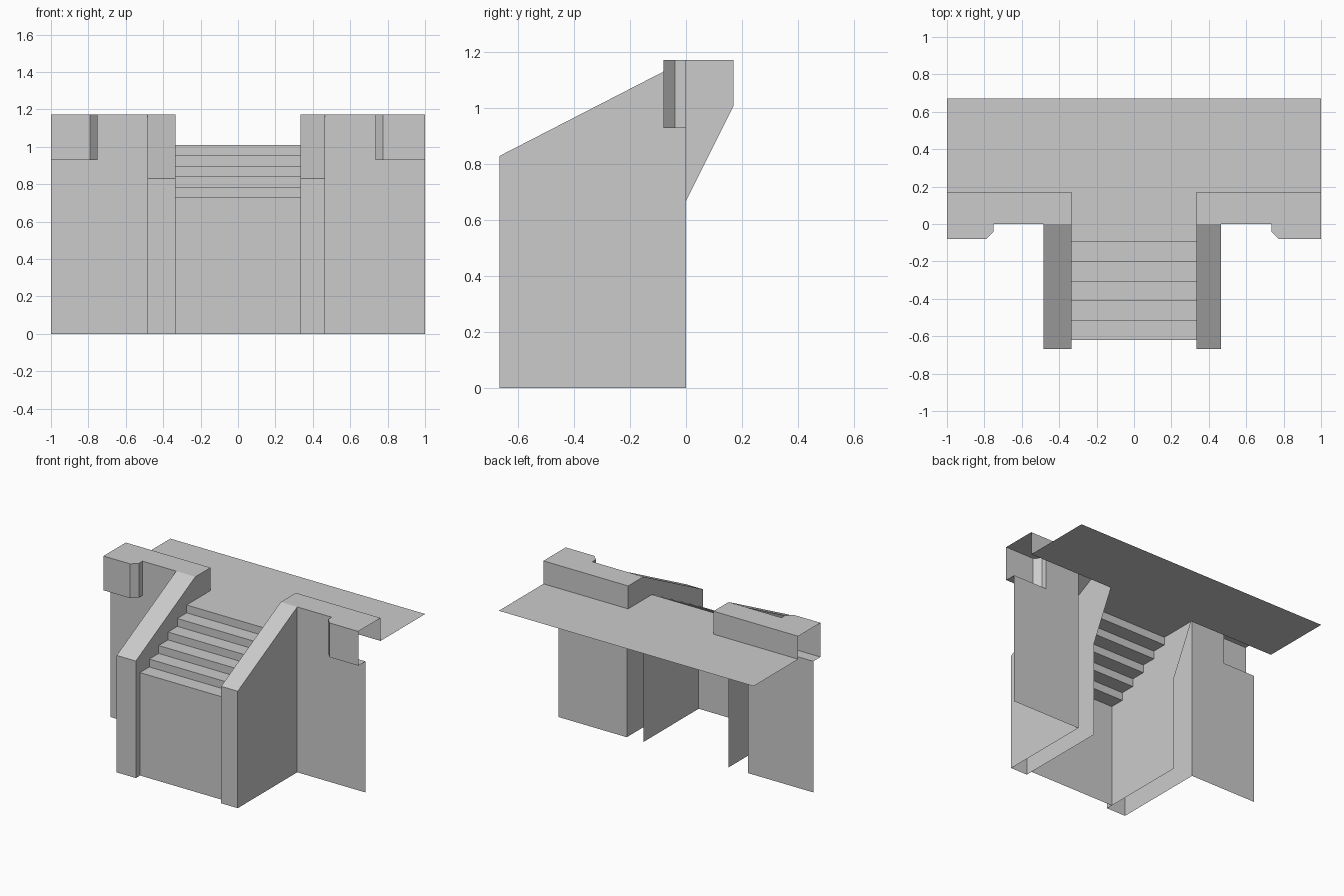
import bpy
import bmesh
from mathutils import Vector

cube = bpy.data.objects.get("Cube")
if cube:
    bpy.data.objects.remove(cube, do_unlink=True)

stone = bpy.data.materials.new("grey_stone")
stone.use_nodes = True
GREY = (0.6, 0.6, 0.6, 1)
stone.diffuse_color = GREY
stone.node_tree.nodes["Principled BSDF"].inputs["Base Color"].default_value = GREY

# Shared levels and depths
TOP, DECK, LEDGE, CHEEK = 1.173, 1.01, 0.93, 0.83
FRONT, BACK, REAR = -0.667, 0.17, 0.67
INNER = 0.335
PIER, BEVEL = -0.08, 0.04


def build(name, panels):
    """Make one object from flat panels, each given as (points, facing)."""
    bm = bmesh.new()
    for points, facing in panels:
        face = bm.faces.new([bm.verts.new(p) for p in points])
        face.normal_update()
        if face.normal.dot(Vector(facing)) < 0:
            face.normal_flip()
    bmesh.ops.remove_doubles(bm, verts=bm.verts, dist=0.0005)
    mesh = bpy.data.meshes.new(name)
    bm.to_mesh(mesh)
    bm.free()
    mesh.materials.append(stone)
    obj = bpy.data.objects.new(name, mesh)
    bpy.context.scene.collection.objects.link(obj)


def upright(path, low, high, facing):
    """Vertical panels standing on a plan path."""
    return [([(*a, low), (*b, low), (*b, high), (*a, high)], facing)
            for a, b in zip(path, path[1:])]


def across(profile, x0, x1, facing):
    """Panels sweeping a (y, z) profile from x0 to x1."""
    return [([(x0, *a), (x1, *a), (x1, *b), (x0, *b)], facing)
            for a, b in zip(profile, profile[1:])]


def flat(plan, z, facing):
    return [([(x, y, z) for x, y in plan], facing)]


# Stair flight: tall front, five risers, landing up to the deck
STEPS, START, END, FIRST = 5, -0.62, -0.097, 0.73
run, rise = (END - START) / STEPS, (DECK - FIRST) / STEPS
profile = [(START, 0), (START, FIRST)]
for i in range(1, STEPS + 1):
    y = START + run * i
    profile += [(y, FIRST + rise * (i - 1)), (y, FIRST + rise * i)]
profile.append((BACK, DECK))
build("stairs", across(profile, -INNER, INNER, (0, -1, 1)))

# Thin deck behind the parapets
build("deck", flat([(-1, BACK), (1, BACK), (1, REAR), (-1, REAR)], DECK, (0, 0, 1)))

# Walls, cheeks and parapets, slightly different widths on each side
for side, s, outer, pier in (("left", 1, 0.465, 0.735), ("right", -1, 0.485, 0.75)):
    o, p, n, e = s * outer, s * pier, s * INNER, s
    away, toward = (s, 0, 0), (-s, 0, 0)

    # Front wall, notched where the pier stands
    wall = [(o, 0), (e, 0), (e, LEDGE), (p, LEDGE), (p, TOP), (o, TOP)]
    build(side + "_wall", [([(x, 0, z) for x, z in wall], (0, -1, 0))])

    # Sloped cheek beside the stairs
    slope = [(FRONT, 0), (FRONT, CHEEK), (0, TOP)]
    inside = slope + [(BACK, TOP), (BACK, DECK), (0, 0.67), (0, 0)]
    build(side + "_cheek",
          across(slope, n, o, (0, -1, 0.5))
          + [([(n, y, z) for y, z in inside], toward),
             ([(o, y, z) for y, z in slope + [(0, 0)]], away)])

    # Parapet cap and back, open at the outer end
    edge = [(e, PIER), (p + s * BEVEL, PIER), (p, PIER + BEVEL), (p, 0)]
    build(side + "_parapet",
          flat(edge + [(n, 0), (n, BACK), (e, BACK)], TOP, (0, 0, 1))
          + upright([(n, BACK), (e, BACK)], DECK, TOP, (0, 1, 0)))

    # Projecting pier with a bevelled inner corner
    build(side + "_pier",
          upright(edge, LEDGE, TOP, (-s, -1, 0))
          + flat(edge + [(e, 0)], LEDGE, (0, 0, -1)))
